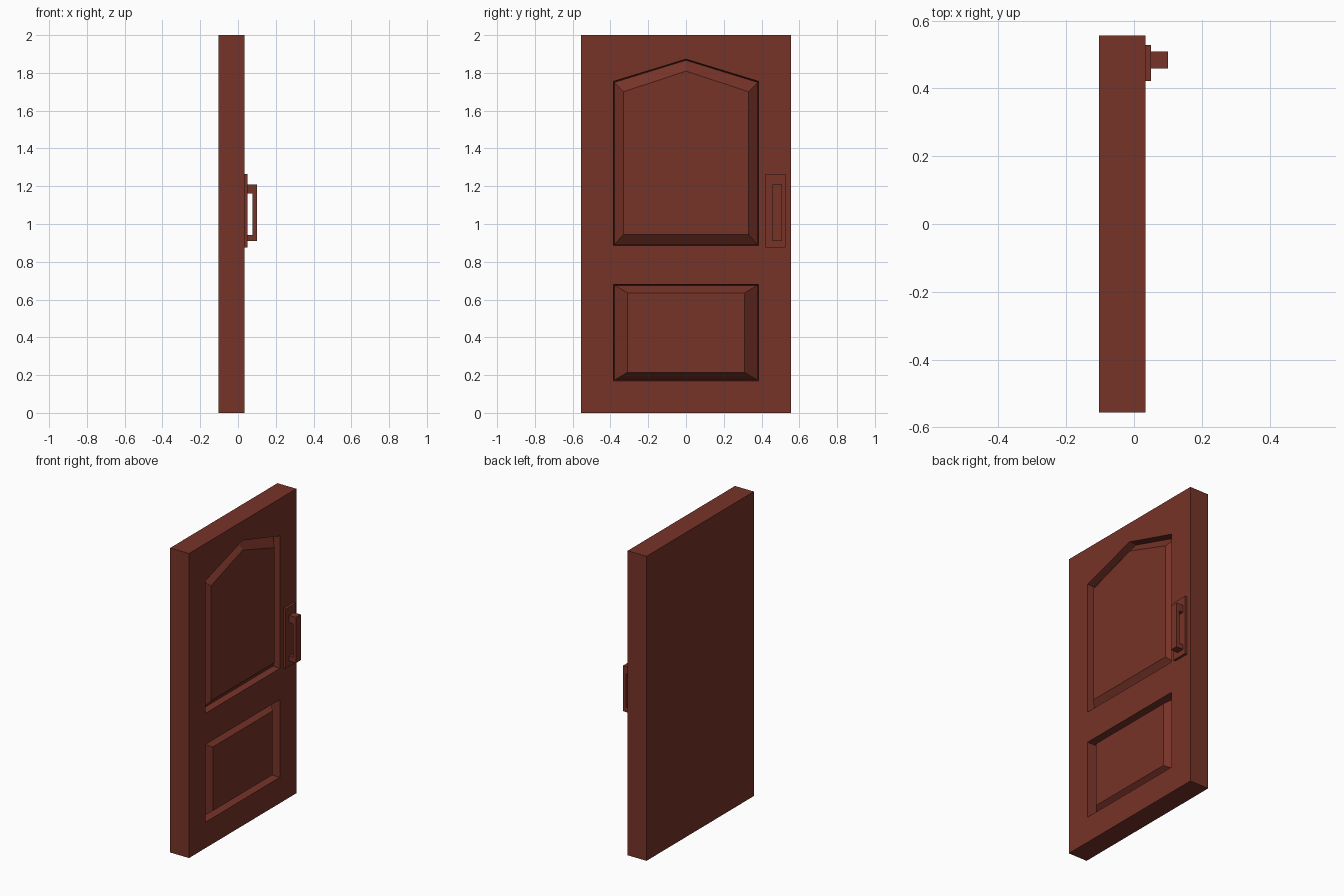
import bpy, bmesh

if "Cube" in bpy.data.objects:
    bpy.data.objects.remove(bpy.data.objects["Cube"])

X0, X1 = -0.103, 0.034          # back and front of the slab
W, H = 0.557, 2.0

wood = bpy.data.materials.new("red_brown_wood")
wood.diffuse_color = (0.18, 0.033, 0.021, 1)
wood.use_nodes = True
wood.node_tree.nodes["Principled BSDF"].inputs["Base Color"].default_value = wood.diffuse_color


def finish(name, bm):
    bmesh.ops.recalc_face_normals(bm, faces=bm.faces)
    me = bpy.data.meshes.new(name)
    bm.to_mesh(me)
    bm.free()
    me.materials.append(wood)
    ob = bpy.data.objects.new(name, me)
    bpy.context.collection.objects.link(ob)
    return ob


def ring(bm, pts, x):
    return [bm.verts.new((x, y, z)) for y, z in pts]


def bridge(bm, a, b):
    n = len(a)
    for i in range(n):
        j = (i + 1) % n
        bm.faces.new((a[i], a[j], b[j], b[i]))


# door slab with two raised-field panels set in grooves: outer rim, field, depth
panels = [
    ([(-.385, .885), (.385, .885), (.385, 1.755), (0, 1.873), (-.385, 1.755)],
     [(-.33, .945), (.33, .945), (.33, 1.70), (0, 1.81), (-.33, 1.70)], 0.045),
    ([(-.385, .17), (.385, .17), (.385, .68), (-.385, .68)],
     [(-.31, .215), (.31, .215), (.31, .635), (-.31, .635)], 0.06),
]
bm = bmesh.new()
rect = [(-W, 0), (W, 0), (W, H), (-W, H)]
back, front = ring(bm, rect, X0), ring(bm, rect, X1)
bm.faces.new(back)
bridge(bm, back, front)
rims = [front]
for outer, inner, depth in panels:
    groove = [(a[0] + (b[0] - a[0]) * .1, a[1] + (b[1] - a[1]) * .1)
              for a, b in zip(outer, inner)]
    r0, r1, r2 = ring(bm, outer, X1), ring(bm, groove, X1 - depth), ring(bm, inner, X1)
    bridge(bm, r0, r1)
    bridge(bm, r1, r2)
    bm.faces.new(r2)
    rims.append(r0)
# fill the front frame around the panels
edges = [bm.edges.get((r[i], r[(i + 1) % len(r)])) for r in rims for i in range(len(r))]
bmesh.ops.triangle_fill(bm, edges=edges, use_beauty=True, normal=(1, 0, 0))
finish("door_slab", bm)

# handle backplate
bm = bmesh.new()
plate = [(.422, .875), (.528, .875), (.528, 1.265), (.422, 1.265)]
a, b = ring(bm, plate, X1 - .002), ring(bm, plate, .05)
bm.faces.new(a)
bm.faces.new(b)
bridge(bm, a, b)
finish("handle_plate", bm)

# pull handle: C-shaped side profile extruded across y
prof = [(.049, .91), (.10, .91), (.10, 1.21), (.049, 1.21),
        (.049, 1.162), (.078, 1.162), (.078, .942), (.049, .942)]
bm = bmesh.new()
a = [bm.verts.new((x, .459, z)) for x, z in prof]
b = [bm.verts.new((x, .509, z)) for x, z in prof]
bm.faces.new(a)
bm.faces.new(b)
bridge(bm, a, b)
finish("pull_handle", bm)
